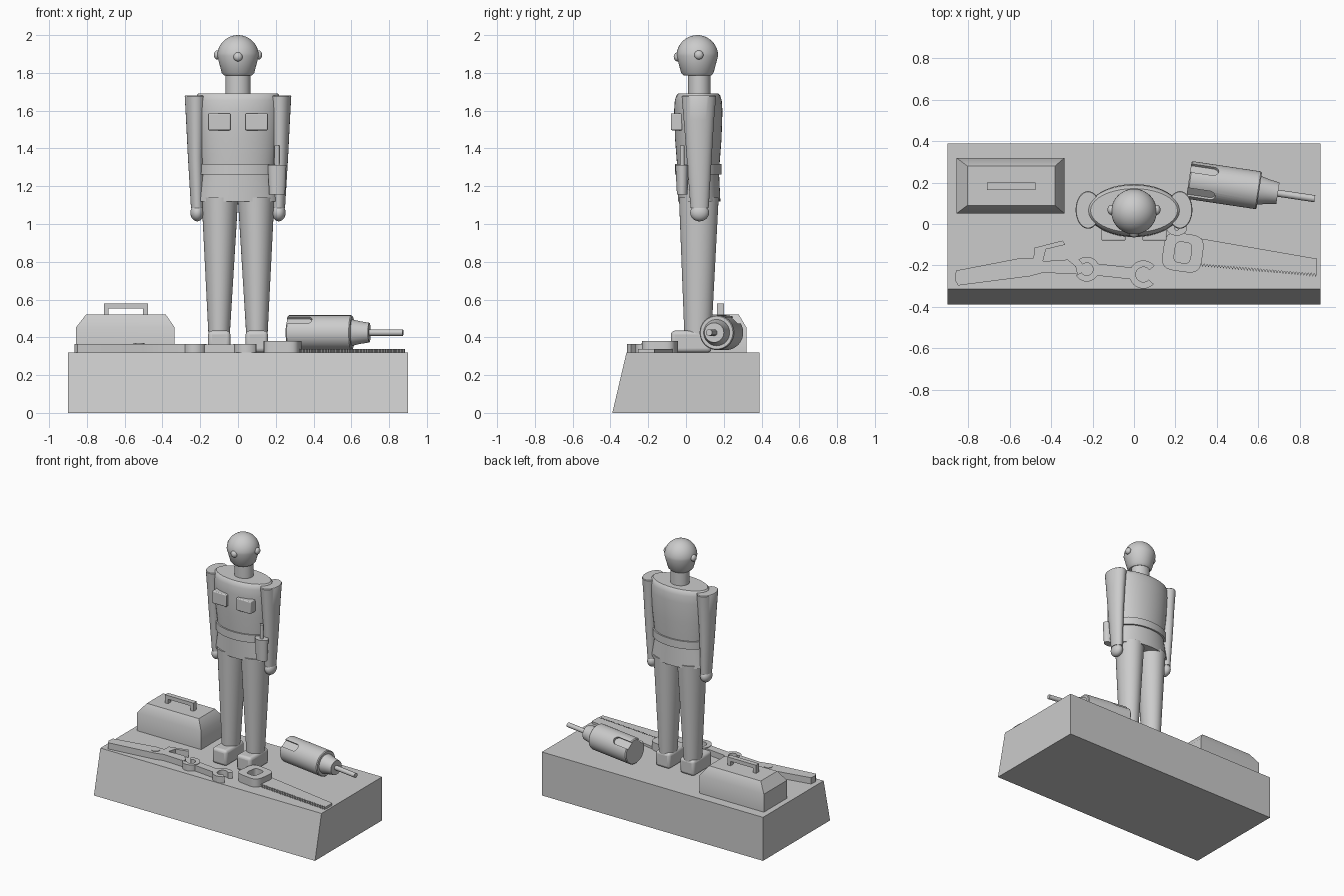
import bpy, bmesh
from math import sin, cos, pi, radians
from mathutils import Matrix, Vector

if "Cube" in bpy.data.objects:
    bpy.data.objects.remove(bpy.data.objects["Cube"], do_unlink=True)

grey = bpy.data.materials.new("plain grey")
grey.use_nodes = True
grey.diffuse_color = (0.6, 0.6, 0.6, 1)
grey.node_tree.nodes["Principled BSDF"].inputs["Base Color"].default_value = (0.6, 0.6, 0.6, 1)
parts = []


def finish(name, bm, matrix=None, bevel=0):
    """Turn a bmesh into a named grey object."""
    if matrix:
        bm.transform(matrix)
    bmesh.ops.recalc_face_normals(bm, faces=bm.faces)
    mesh = bpy.data.meshes.new(name)
    bm.to_mesh(mesh)
    bm.free()
    mesh.materials.append(grey)
    ob = bpy.data.objects.new(name, mesh)
    bpy.context.collection.objects.link(ob)
    if bevel:
        mod = ob.modifiers.new("Rounded edges", 'BEVEL')
        mod.width, mod.segments = bevel, 3
    parts.append(ob)
    return ob


def loft(name, rings, matrix=None, loop=False, bevel=0):
    """Skin rings of equal length; cap the ends, or join last to first."""
    bm = bmesh.new()
    rows = [[bm.verts.new(p) for p in ring] for ring in rings]
    pairs = list(zip(rows, rows[1:])) + ([(rows[-1], rows[0])] if loop else [])
    for a, b in pairs:
        n = len(a)
        for i in range(n):
            j = (i + 1) % n
            bm.faces.new((a[i], a[j], b[j], b[i]))
    if not loop:
        bm.faces.new(rows[0])
        bm.faces.new(rows[-1])
    return finish(name, bm, matrix, bevel)


def oval(z, rx, ry, cx=0, cy=0, n=40):
    return [(cx + rx * cos(2 * pi * i / n), cy + ry * sin(2 * pi * i / n), z) for i in range(n)]


def rect(z, x0, x1, y0, y1):
    return [(x0, y0, z), (x1, y0, z), (x1, y1, z), (x0, y1, z)]


def box(name, x0, x1, y0, y1, z0, z1, bevel=0):
    return loft(name, [rect(z0, x0, x1, y0, y1), rect(z1, x0, x1, y0, y1)], bevel=bevel)


def prism(name, outline, z0, z1, matrix=None):
    return loft(name, [[(x, y, z) for x, y in outline] for z in (z0, z1)], matrix)


def ball(name, centre, radii):
    bm = bmesh.new()
    bmesh.ops.create_uvsphere(bm, u_segments=24, v_segments=14, radius=1)
    return finish(name, bm, Matrix.Translation(centre) @ Matrix.Diagonal((*radii, 1)))


# Plinth with a sloping front
FLOOR = 0.32
loft("plinth", [rect(0, -0.9, 0.9, -0.39, 0.39), rect(FLOOR, -0.9, 0.9, -0.315, 0.39)])

# Head, face and neck
BODY_Y = 0.065
dome = [oval(1.89 + 0.11 * sin(a), 0.11 * cos(a), 0.11 * cos(a), 0, 0.06)
        for a in [radians(d) for d in range(0, 89, 8)]]
loft("head", [oval(1.785, 0.072, 0.072, 0, 0.06), oval(1.80, 0.086, 0.086, 0, 0.06)] + dome)
ball("nose", (0, -0.045, 1.885), (0.024, 0.02, 0.024))
loft("neck", [oval(z, 0.066, 0.06, 0, BODY_Y + 0.005) for z in (1.66, 1.80)])

# Jacket, belt and skirt of the jacket
loft("jacket", [oval(z, rx, ry, 0, BODY_Y) for z, rx, ry in (
    (1.25, 0.19, 0.108), (1.32, 0.197, 0.113), (1.45, 0.212, 0.123), (1.60, 0.224, 0.128),
    (1.655, 0.224, 0.124), (1.68, 0.22, 0.116), (1.69, 0.21, 0.106))])
loft("belt", [oval(z, 0.207, 0.123, 0, BODY_Y) for z in (1.262, 1.318)])
loft("jacket_skirt", [oval(1.12, 0.217, 0.112, 0, BODY_Y + 0.005), oval(1.27, 0.19, 0.11, 0, BODY_Y)])

# Paired parts
for side, s in (("right", -1), ("left", 1)):
    ball(side + "_ear", (s * 0.11, 0.068, 1.895), (0.018, 0.024, 0.024))
    loft(side + "_arm", [oval(z, rx, ry, s * cx, cy) for z, rx, ry, cx, cy in (
        (1.085, 0.034, 0.048, 0.215, 0.072), (1.35, 0.043, 0.066, 0.222, 0.07),
        (1.55, 0.053, 0.08, 0.222, 0.068), (1.675, 0.06, 0.091, 0.222, 0.068),
        (1.68, 0.057, 0.087, 0.222, 0.068))])
    ball(side + "_hand", (s * 0.216, 0.072, 1.06), (0.036, 0.05, 0.046))
    loft(side + "_leg", [oval(0.42, 0.057, 0.072, s * 0.1, 0.063),
                         oval(1.14, 0.097, 0.105, s * 0.096, 0.068)])
    x0, x1 = sorted((s * 0.04, s * 0.158))
    box(side + "_boot", x0, x1, -0.08, 0.135, FLOOR, 0.435, 0.02)
    box(side + "_chest_pocket", x0, x1, -0.08, -0.02, 1.496, 1.586, 0.006)

# Holster with a handle sticking out
loft("holster", [oval(1.155, 0.042, 0.028, 0.207, -0.02), oval(1.312, 0.049, 0.036, 0.207, -0.02)])
loft("holstered_tool", [oval(z, 0.013, 0.012, 0.207, -0.02, 16) for z in (1.3, 1.415)])

# Toolbox
loft("toolbox", [rect(FLOOR, -0.858, -0.335, 0.05, 0.32), rect(0.452, -0.858, -0.335, 0.05, 0.32),
                 rect(0.52, -0.805, -0.382, 0.09, 0.28)])
box("toolbox_handle_bar", -0.71, -0.477, 0.165, 0.2, 0.553, 0.58)
for name, x in (("right", -0.71), ("left", -0.502)):
    box("toolbox_handle_post_" + name, x, x + 0.025, 0.165, 0.2, 0.51, 0.56)

# Power drill lying on its side
axis = Matrix.Translation((0.265, 0.213, 0.425)) @ Matrix.Rotation(radians(-8.5), 4, 'Z') \
    @ Matrix.Rotation(pi / 2, 4, 'Y')
drill = loft("drill_body", [oval(z, r, r) for z, r in (
    (0, 0.086), (0.006, 0.092), (0.338, 0.092), (0.344, 0.087))], axis)
loft("drill_chuck", [oval(z, r, r) for z, r in ((0.33, 0.073), (0.385, 0.06), (0.435, 0.052))], axis)
loft("drill_bit", [oval(z, 0.017, 0.017, n=16) for z in (0.42, 0.615)], axis)

# Round-ended slots cut into the drill's rear
slot = [(-0.05, -0.027)] + [(0.11 + 0.027 * sin(a), -0.027 * cos(a))
                            for a in [pi * i / 10 for i in range(11)]] + [(-0.05, 0.027)]
for s in (-1, 1):
    out = Vector((-cos(radians(42)), s * sin(radians(42)), 0))
    along = Vector((0, 0, 1))
    turn = Matrix((along, out.cross(along), out)).transposed().to_4x4()
    cutter = prism("slot_cutter", slot, 0.074, 0.13, axis @ turn)
    cutter.hide_render = True
    mod = drill.modifiers.new("Slot", 'BOOLEAN')
    mod.operation, mod.object = 'DIFFERENCE', cutter
    bpy.context.view_layer.objects.active = drill
    bpy.ops.object.modifier_apply(modifier=mod.name)
    parts.remove(cutter)
    bpy.data.objects.remove(cutter, do_unlink=True)

# Pipe wrench: long handle ending in a hooked jaw
prism("pipe_wrench", [
    (-0.86, -0.225), (-0.55, -0.165), (-0.485, -0.165), (-0.482, -0.115), (-0.345, -0.08),
    (-0.332, -0.1), (-0.425, -0.122), (-0.44, -0.18), (-0.32, -0.172), (-0.28, -0.205),
    (-0.272, -0.243), (-0.44, -0.235), (-0.5, -0.252), (-0.85, -0.297), (-0.865, -0.27)],
    FLOOR, 0.366)
loft("pipe_wrench_rivet", [oval(z, 0.029, 0.029, -0.525, -0.207, 24) for z in (FLOOR, 0.37)])


# Open-ended spanner: two C-shaped jaws joined by a bar
def jaw(name, x, y, facing, r_out, r_in):
    steps = 24
    arc = [facing + radians(40) + radians(280) * i / steps for i in range(steps + 1)]
    rows = [[(x + r * cos(a), y + r * sin(a), z)
             for r, z in ((r_out, FLOOR), (r_out, 0.366), (r_in, 0.366), (r_in, FLOOR))] for a in arc]
    loft(name, rows)


jaw("spanner_jaw_right", -0.228, -0.218, pi * 0.95, 0.06, 0.03)
jaw("spanner_jaw_left", 0.045, -0.244, -0.05, 0.068, 0.036)
prism("spanner_bar", [(-0.19, -0.248), (-0.005, -0.268), (0.002, -0.212), (-0.19, -0.19)], FLOOR, 0.362)


# Hand saw: rounded grip with a hole, and a toothed blade
def rounded(z, rx, ry, n=48):
    pts = []
    for i in range(n):
        c, s = cos(2 * pi * i / n), sin(2 * pi * i / n)
        k = (c ** 4 + s ** 4) ** -0.25
        pts.append((rx * c * k, ry * s * k, z))
    return pts


grip_at = Matrix.Translation((0.236, -0.138, 0)) @ Matrix.Rotation(radians(-8), 4, 'Z')
loft("saw_grip", [rounded(FLOOR, 0.096, 0.092), rounded(0.38, 0.096, 0.092),
                  rounded(0.38, 0.04, 0.05), rounded(FLOOR, 0.04, 0.05)], grip_at, loop=True)
heel, toe, teeth = Vector((0.31, -0.19)), Vector((0.885, -0.24)), 40
edge = []
for i in range(teeth):
    root = heel.lerp(toe, i / teeth)
    tip = heel.lerp(toe, (i + 0.5) / teeth) + Vector((0, -0.016))
    edge += [root[:], tip[:]]
prism("saw_blade", edge + [(0.885, -0.24), (0.885, -0.168), (0.31, -0.068)], FLOOR, 0.337)

# Smooth the round surfaces and keep hard edges crisp
bpy.ops.object.select_all(action='DESELECT')
for ob in parts:
    ob.select_set(True)
bpy.context.view_layer.objects.active = parts[0]
bpy.ops.object.shade_smooth_by_angle(angle=radians(35))
